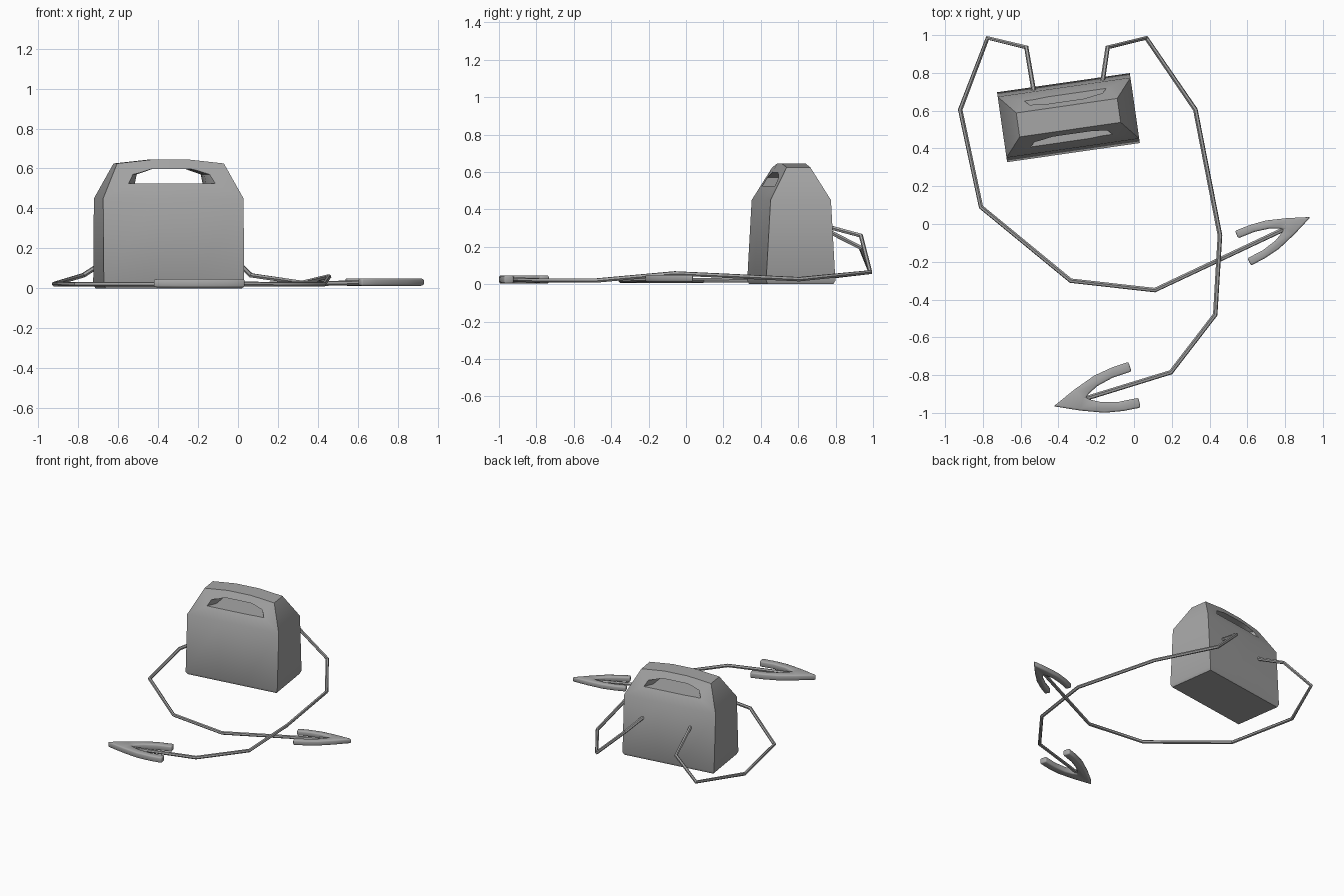
import bpy, bmesh
from math import radians
from mathutils import Matrix, Vector

cube = bpy.data.objects.get("Cube")
if cube:
    bpy.data.objects.remove(cube, do_unlink=True)

GREY = (0.38, 0.38, 0.38, 1)
grey = bpy.data.materials.new("plain_grey")
grey.use_nodes = True
grey.diffuse_color = GREY
grey.node_tree.nodes["Principled BSDF"].inputs["Base Color"].default_value = GREY


def activate(obj):
    bpy.ops.object.select_all(action='DESELECT')
    obj.select_set(True)
    bpy.context.view_layer.objects.active = obj


def smooth(obj, angle):
    activate(obj)
    bpy.ops.object.shade_smooth_by_angle(angle=radians(angle))


def loft(name, rings):
    """Closed solid through a list of rings with equal point counts."""
    bm = bmesh.new()
    loops = [[bm.verts.new(p) for p in ring] for ring in rings]
    for low, high in zip(loops, loops[1:]):
        for i in range(len(low)):
            j = (i + 1) % len(low)
            bm.faces.new((low[i], low[j], high[j], high[i]))
    bm.faces.new(loops[0][::-1])
    bm.faces.new(loops[-1])
    bmesh.ops.recalc_face_normals(bm, faces=bm.faces)
    mesh = bpy.data.meshes.new(name)
    bm.to_mesh(mesh)
    bm.free()
    obj = bpy.data.objects.new(name, mesh)
    bpy.context.collection.objects.link(obj)
    mesh.materials.append(grey)
    return obj


def body_ring(half_x, half_y, z, crown=0.0):
    """Rectangle split near the middle so the top can be arched."""
    m = 0.09
    front = [(-half_x, z), (-m, z + crown), (m, z + crown), (half_x, z)]
    return ([(x, -half_y, h) for x, h in front]
            + [(x, half_y, h) for x, h in reversed(front)])


# Housing with sloped shoulders and arched top
body = loft("power_pack_body", [
    body_ring(0.345, 0.178, 0.0),
    body_ring(0.355, 0.187, 0.02),
    body_ring(0.355, 0.163, 0.45),
    body_ring(0.27, 0.064, 0.625, 0.02),
])


# Flared finger opening below the carry handle
def opening(y, w):
    half = [(1, 0.525), (0.95, 0.57), (0.5, 0.598)]
    return ([(w * k, y, z) for k, z in half]
            + [(-w * k, y, z) for k, z in reversed(half)])


cutter = loft("handle_cutter", [opening(-0.17, 0.25), opening(-0.06, 0.18),
                                opening(0.06, 0.18), opening(0.17, 0.25)])
cut = body.modifiers.new("handle_opening", 'BOOLEAN')
cut.operation = 'DIFFERENCE'
cut.solver = 'EXACT'
cut.object = cutter
activate(body)
bpy.ops.object.modifier_apply(modifier=cut.name)
bpy.data.objects.remove(cutter, do_unlink=True)
body.location = (-0.347, 0.563, 0)
body.rotation_euler.z = radians(8.2)
smooth(body, 40)


# Cables leaving the back of the housing
def cable(name, points):
    curve = bpy.data.curves.new(name, 'CURVE')
    curve.dimensions = '3D'
    curve.bevel_depth = 0.0125
    curve.bevel_resolution = 1
    curve.use_fill_caps = True
    spline = curve.splines.new('POLY')
    spline.points.add(len(points) - 1)
    for point, co in zip(spline.points, points):
        point.co = (*co, 1)
    obj = bpy.data.objects.new(name, curve)
    bpy.context.collection.objects.link(obj)
    curve.materials.append(grey)
    activate(obj)
    bpy.ops.object.convert(target='MESH')
    smooth(bpy.context.object, 35)


cable("left_cable", [
    (-0.17, 0.73, 0.315), (-0.14, 0.935, 0.26), (0.065, 0.985, 0.065),
    (0.325, 0.605, 0.027), (0.455, -0.06, 0.058), (0.43, -0.48, 0.02),
    (0.195, -0.785, 0.02), (-0.26, -0.925, 0.025)])
cable("right_cable", [
    (-0.53, 0.70, 0.315), (-0.57, 0.935, 0.195), (-0.775, 0.985, 0.065),
    (-0.92, 0.605, 0.022), (-0.81, 0.09, 0.02), (-0.335, -0.3, 0.02),
    (0.11, -0.35, 0.02), (0.80, -0.025, 0.03)])


# Clamps: pointed jaws with two curved grips
def clamp(name, tip, angle, scale, low, high):
    outer = [(0.13, 0.058), (0.25, 0.102), (0.35, 0.119), (0.443, 0.125)]
    inner = [(0.445, 0.072), (0.34, 0.066), (0.25, 0.044), (0.2, 0.018)]
    side = outer + inner
    outline = [(0, 0)] + side + [(0.175, 0)] + [(u, -v) for u, v in reversed(side)]
    turn = Matrix.Rotation(radians(angle), 4, 'Z')
    ring = [turn @ Vector((u * scale[0], v * scale[1], 0)) + Vector((*tip, 0))
            for u, v in outline]
    obj = loft(name, [[(p.x, p.y, z) for p in ring] for z in (low, high)])
    bevel = obj.modifiers.new("rounded_edges", 'BEVEL')
    bevel.width = 0.009
    bevel.segments = 2
    bevel.limit_method = 'ANGLE'
    bevel.angle_limit = radians(60)
    activate(obj)
    bpy.ops.object.modifier_apply(modifier=bevel.name)
    smooth(obj, 50)


clamp("left_cable_clamp", (-0.425, -0.965), 14.9, (1, 1), 0.004, 0.047)
clamp("right_cable_clamp", (0.935, 0.037), 204.8, (0.89, 0.81), 0.012, 0.05)
